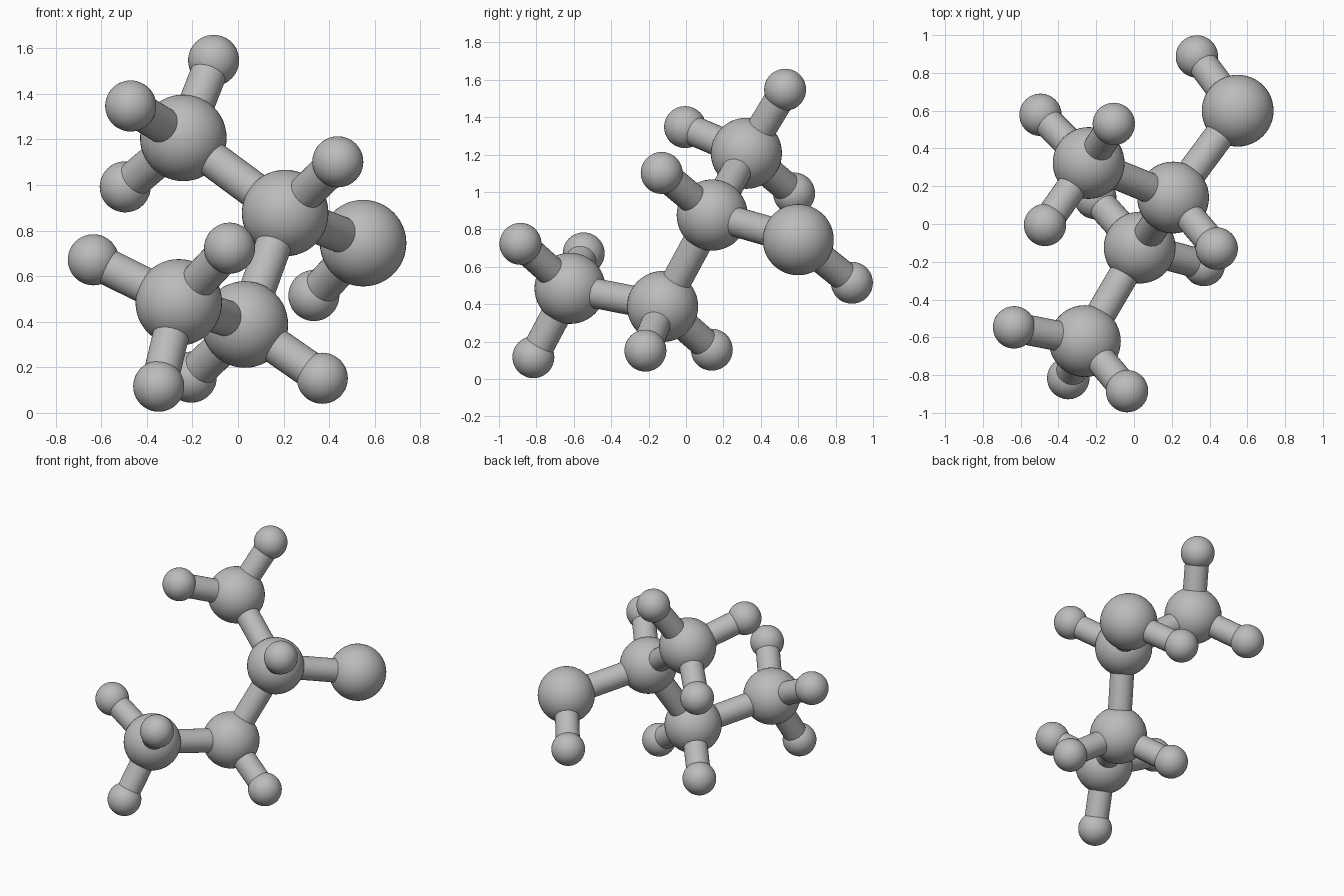
import bpy
from mathutils import Vector

cube = bpy.data.objects.get("Cube")
if cube:
    bpy.data.objects.remove(cube, do_unlink=True)

LARGE, SMALL, ROD = 0.19, 0.112, 0.08

grey = bpy.data.materials.new("plain_grey")
grey.use_nodes = True
colour = (0.5, 0.5, 0.5, 1)
grey.diffuse_color = colour
grey.node_tree.nodes["Principled BSDF"].inputs["Base Color"].default_value = colour


def finish(name):
    obj = bpy.context.object
    obj.name = name
    obj.data.materials.append(grey)
    bpy.ops.object.shade_smooth_by_angle()
    return obj


def ball(name, centre, radius):
    bpy.ops.mesh.primitive_uv_sphere_add(
        segments=48, ring_count=24, radius=radius, location=centre)
    finish(name)


def rod(name, start, end):
    a, b = Vector(start), Vector(end)
    bpy.ops.mesh.primitive_cylinder_add(
        vertices=32, radius=ROD, depth=(b - a).length, location=(a + b) / 2)
    finish(name).rotation_euler = (b - a).to_track_quat("Z", "Y").to_euler()


# Large balls: a four-step chain with one side branch
hubs = {
    "lower_end": (-0.26, -0.62, 0.485),
    "lower_middle": (0.03, -0.125, 0.388),
    "upper_middle": (0.207, 0.14, 0.877),
    "upper_end": (-0.24, 0.323, 1.207),
    "branch": (0.549, 0.6, 0.745),
}

# Small balls attached to each hub
tips = {
    "lower_end": [(-0.635, -0.547, 0.672), (-0.037, -0.885, 0.723), (-0.348, -0.816, 0.117)],
    "lower_middle": [(0.37, -0.217, 0.152), (-0.205, 0.138, 0.157)],
    "upper_middle": [(0.438, -0.13, 1.102)],
    "upper_end": [(-0.107, 0.53, 1.547), (-0.471, -0.005, 1.347), (-0.495, 0.578, 0.992)],
    "branch": [(0.333, 0.887, 0.515)],
}

for hub, centre in hubs.items():
    ball(hub + "_large_ball", centre, LARGE)
    for number, tip in enumerate(tips[hub], 1):
        ball(f"{hub}_small_ball_{number}", tip, SMALL)
        rod(f"{hub}_short_rod_{number}", centre, tip)

# Rods joining the large balls
for first, second in [("lower_end", "lower_middle"), ("lower_middle", "upper_middle"),
                      ("upper_middle", "upper_end"), ("upper_middle", "branch")]:
    rod(f"{first}_to_{second}_rod", hubs[first], hubs[second])
